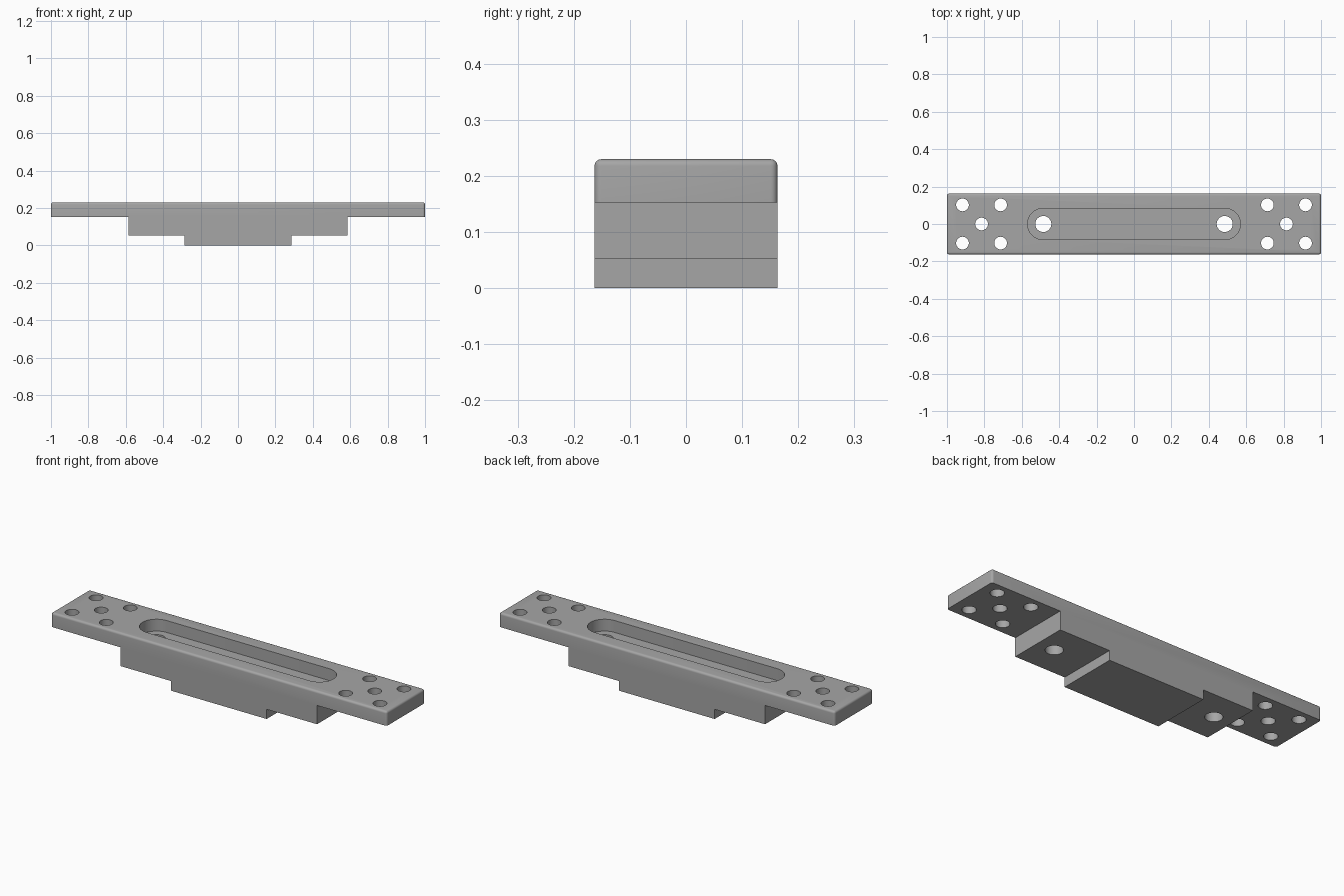
import bpy, bmesh, math

if "Cube" in bpy.data.objects:
    bpy.data.objects.remove(bpy.data.objects["Cube"])

HALF_Y, TOP, PLATE_Z, STEP_Z = 0.163, 0.23, 0.153, 0.052
FILLET, SLOT_FLOOR = 0.012, 0.166

steel = bpy.data.materials.new("grey_metal")
steel.diffuse_color = (0.38, 0.38, 0.38, 1)
steel.use_nodes = True
steel.node_tree.nodes["Principled BSDF"].inputs["Base Color"].default_value = steel.diffuse_color


def extrude(name, outline, direction):
    """Solid made by sweeping a closed outline along a direction."""
    bm = bmesh.new()
    face = bm.faces.new([bm.verts.new(p) for p in outline])
    result = bmesh.ops.extrude_face_region(bm, geom=[face])
    moved = [g for g in result["geom"] if isinstance(g, bmesh.types.BMVert)]
    bmesh.ops.translate(bm, verts=moved, vec=direction)
    bmesh.ops.recalc_face_normals(bm, faces=bm.faces[:])
    mesh = bpy.data.meshes.new(name)
    bm.to_mesh(mesh)
    bm.free()
    obj = bpy.data.objects.new(name, mesh)
    bpy.context.collection.objects.link(obj)
    mesh.materials.append(steel)
    return obj


def stadium(half_len, radius, z, cx=0, cy=0, n=16):
    """Rounded slot outline; a circle when half_len is 0."""
    pts = []
    for side, start in ((1, -math.pi / 2), (-1, math.pi / 2)):
        for i in range(n + (1 if half_len else 0)):
            a = start + math.pi * i / n
            pts.append((cx + side * half_len + radius * math.cos(a),
                        cy + radius * math.sin(a), z))
    return pts


# Stepped body: half profile mirrored about x = 0
half = [(0.285, 0), (0.285, STEP_Z), (0.585, STEP_Z),
        (0.585, PLATE_Z), (1, PLATE_Z), (1, TOP)]
profile = half + [(-x, z) for x, z in reversed(half)]
body = extrude("mounting_bar", [(x, -HALF_Y, z) for x, z in profile],
               (0, 2 * HALF_Y, 0))

# Fillets on the top rim and the upright corners of the plate ends
bm = bmesh.new()
bm.from_mesh(body.data)
rim = []
for e in bm.edges:
    a, b = (v.co for v in e.verts)
    on_top = min(a.z, b.z) > TOP - 0.001
    upright_end = min(abs(a.x), abs(b.x)) > 0.99 and abs(a.z - b.z) > 0.01
    if on_top or upright_end:
        rim.append(e)
bmesh.ops.bevel(bm, geom=rim, offset=FILLET, segments=5, profile=0.5,
                affect='EDGES', clamp_overlap=True)
bm.to_mesh(body.data)
bm.free()

# Cutters: long slot, two large bolt holes, five small holes at each end
cutters = [extrude("slot_cutter", stadium(0.485, 0.084, SLOT_FLOOR), (0, 0, 0.2))]
holes = []
for s in (-1, 1):
    holes.append((s * 0.485, 0, 0.043))
    holes.append((s * 0.815, 0, 0.034))
    holes += [(s * x, y, 0.034) for x in (0.713, 0.917) for y in (-0.102, 0.102)]
for x, y, r in holes:
    cutters.append(extrude("hole_cutter", stadium(0, r, -0.1, x, y), (0, 0, 0.5)))

bpy.context.view_layer.objects.active = body
for cutter in cutters:
    cutter.hide_render = True
    mod = body.modifiers.new("cut", 'BOOLEAN')
    mod.operation, mod.solver, mod.object = 'DIFFERENCE', 'EXACT', cutter
    bpy.ops.object.modifier_apply(modifier=mod.name)
    bpy.data.objects.remove(cutter)

# Smooth the fillets and hole walls, keep hard edges sharp
body.select_set(True)
bpy.ops.object.shade_smooth_by_angle(angle=math.radians(30))
